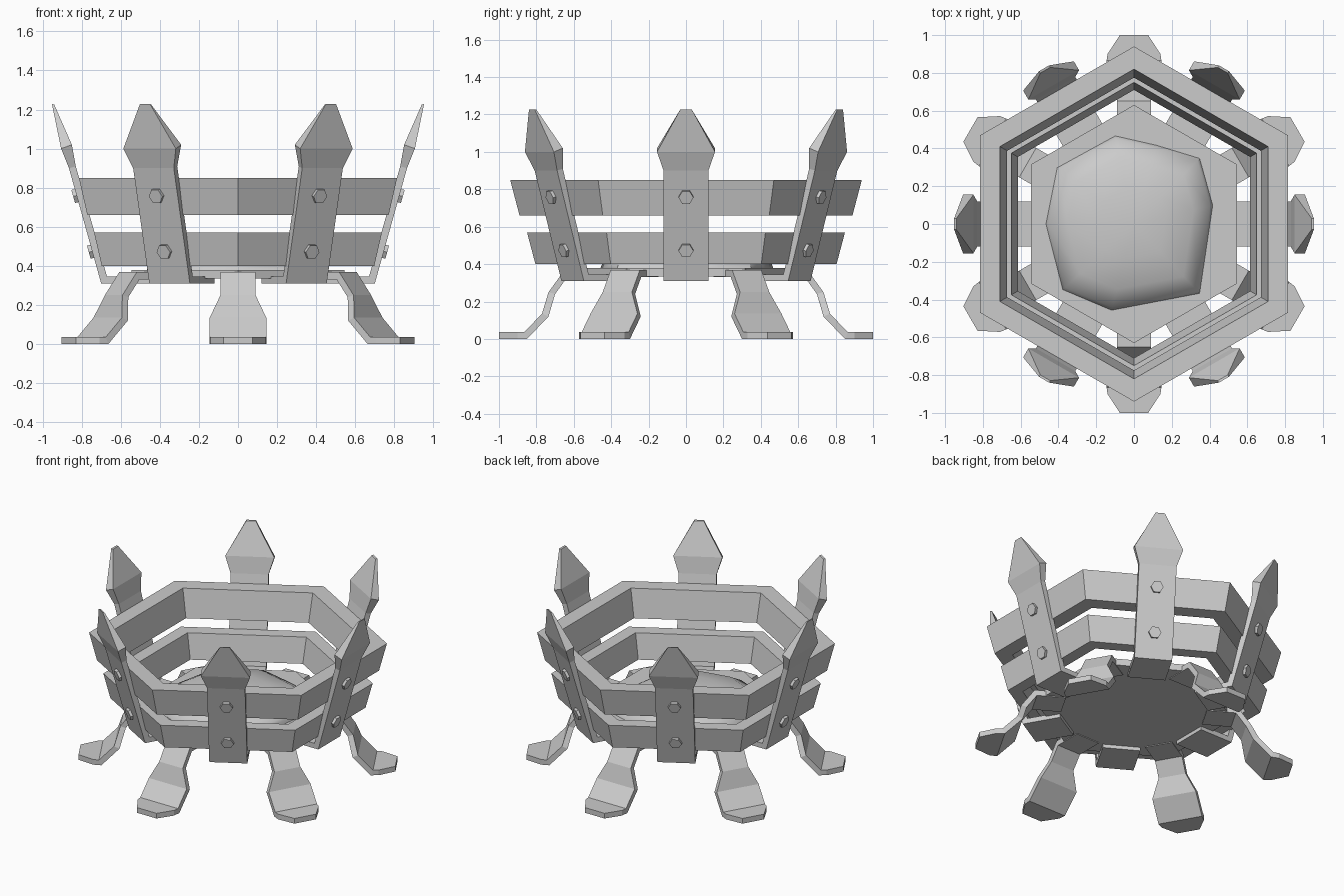
import bpy, bmesh, math
from mathutils import Vector, Matrix

if "Cube" in bpy.data.objects:
    bpy.data.objects.remove(bpy.data.objects["Cube"])


def make(name, verts, faces, angle=0.0):
    """Mesh object turned about z, with normals made consistent."""
    me = bpy.data.meshes.new(name)
    bm = bmesh.new()
    vs = [bm.verts.new(v) for v in verts]
    for f in faces:
        bm.faces.new([vs[i] for i in f])
    bmesh.ops.recalc_face_normals(bm, faces=bm.faces)
    bmesh.ops.rotate(bm, verts=bm.verts, cent=(0, 0, 0),
                     matrix=Matrix.Rotation(angle, 3, 'Z'))
    bm.to_mesh(me)
    bm.free()
    ob = bpy.data.objects.new(name, me)
    bpy.context.collection.objects.link(ob)
    return ob


def strap(name, stations, angle):
    """Bent flat bar; station = (inner r, inner z, outer r, outer z, half width)."""
    verts, faces = [], []
    for ri, zi, ro, zo, w in stations:
        verts += [(ri, -w, zi), (ri, w, zi), (ro, w, zo), (ro, -w, zo)]
    for s in range(len(stations) - 1):
        a = 4 * s
        for k in range(4):
            n = (k + 1) % 4
            faces.append((a + k, a + n, a + 4 + n, a + 4 + k))
    e = len(verts) - 4
    faces += [(0, 1, 2, 3), (e, e + 1, e + 2, e + 3)]
    return make(name, verts, faces, angle)


def hex_loop(name, profile, closed):
    """Hexagonal sweep of an (r, z) profile, corners at 30 + 60k degrees."""
    n = len(profile)
    verts, faces = [], []
    for k in range(6):
        a = math.radians(30 + 60 * k)
        verts += [(r * math.cos(a), r * math.sin(a), z) for r, z in profile]
    for k in range(6):
        m = (k + 1) % 6
        for j in range(n if closed else n - 1):
            i = (j + 1) % n
            faces.append((k * n + j, m * n + j, m * n + i, k * n + i))
    if not closed:
        faces += [[k * n for k in range(6)], [k * n + n - 1 for k in range(6)]]
    return make(name, verts, faces)


# Slanted hexagonal bands and the floor plate
hex_loop("upper_band", [(.94, .85), (.82, .85), (.775, .66), (.89, .66)], True)
hex_loop("lower_band", [(.85, .57), (.75, .57), (.71, .40), (.805, .40)], True)
hex_loop("floor_plate", [(.63, .335), (.63, .38)], False)

# Pointed upright staves with a tab bent in under the plate
stave = [(.45, .345, .45, .31, .12), (.67, .345, .70, .31, .12),
         (.83, .91, .865, .90, .12), (.85, 1.02, .905, 1.00, .155),
         (.94, 1.225, .952, 1.228, .03)]
# Legs with a flared, tapered foot
leg = [(.45, .33, .45, .368, .09), (.635, .33, .65, .368, .09),
       (.70, .24, .735, .25, .09), (.735, .12, .77, .135, .145),
       (.85, 0, .865, .036, .145), (.90, 0, .90, .036, .14),
       (1.0, 0, 1.0, .036, .075)]
slope = math.atan2(.165, .59)
for k in range(6):
    a = math.radians(60 * k)
    strap("stave", stave, a)
    strap("leg", leg, a + math.radians(30))
    # Hexagonal bolt heads through stave and band
    for z in (.76, .475):
        r = .70 + (z - .31) * .165 / .59
        c = Vector((r, 0, z))
        d = Vector((math.cos(slope), 0, -math.sin(slope)))
        u = Vector((math.sin(slope), 0, math.cos(slope)))
        verts = []
        for depth in (-.02, .018):
            for j in range(6):
                t = math.radians(60 * j)
                verts.append(c + d * depth + Vector((0, math.cos(t), 0)) * .04
                             + u * math.sin(t) * .04)
        faces = [range(6), range(6, 12)]
        faces += [(j, (j + 1) % 6, 6 + (j + 1) % 6, 6 + j) for j in range(6)]
        make("bolt", verts, faces, a)

# Uneven smooth ash mound on the plate
outline = [(.42, .10), (.35, .35), (.12, .42), (-.10, .47), (-.41, .30),
           (-.47, 0), (-.38, -.35), (-.12, -.46), (.35, -.37)]
n = len(outline)
levels = [(1, .37), (.96, .42), (.75, .475), (.4, .51)]
verts = [(x * s, y * s, z) for s, z in levels for x, y in outline]
verts.append((0, 0, .52))
faces = [range(n)]
for l in range(len(levels) - 1):
    faces += [(l * n + j, l * n + (j + 1) % n, (l + 1) * n + (j + 1) % n, (l + 1) * n + j)
              for j in range(n)]
top = (len(levels) - 1) * n
faces += [(top + j, top + (j + 1) % n, len(verts) - 1) for j in range(n)]
mound = make("ash_mound", verts, faces)
bpy.context.view_layer.objects.active = mound
mound.select_set(True)
bpy.ops.object.shade_smooth_by_angle(angle=math.radians(50))
